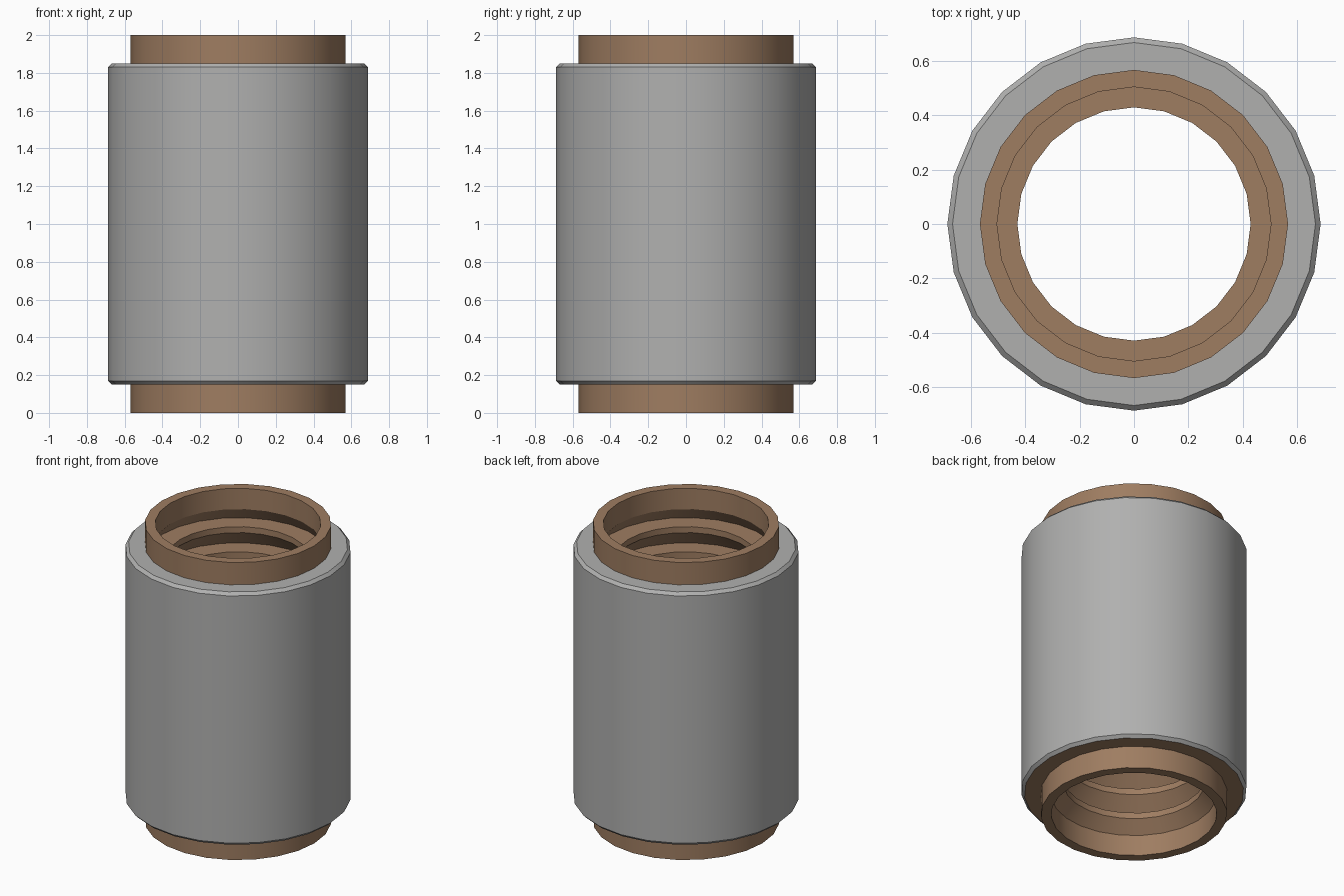
import bpy, bmesh, math

SIDES = 24

if "Cube" in bpy.data.objects:
    bpy.data.objects.remove(bpy.data.objects["Cube"], do_unlink=True)


def material(name, rgb):
    mat = bpy.data.materials.new(name)
    mat.use_nodes = True
    colour = (*rgb, 1)
    mat.diffuse_color = colour
    mat.node_tree.nodes["Principled BSDF"].inputs["Base Color"].default_value = colour
    return mat


def lathe(name, profile, mats):
    """Revolve a closed (radius, height) loop around z."""
    bm = bmesh.new()
    rings = []
    for i in range(SIDES):
        a = math.tau * i / SIDES
        rings.append([bm.verts.new((r * math.cos(a), r * math.sin(a), z)) for r, z in profile])
    n = len(profile)
    for i in range(SIDES):
        p, q = rings[i], rings[(i + 1) % SIDES]
        for j in range(n):
            k = (j + 1) % n
            bm.faces.new((p[j], q[j], q[k], p[k]))
    bmesh.ops.recalc_face_normals(bm, faces=bm.faces)
    mesh = bpy.data.meshes.new(name)
    bm.to_mesh(mesh)
    bm.free()
    obj = bpy.data.objects.new(name, mesh)
    bpy.context.collection.objects.link(obj)
    for m in mats:
        mesh.materials.append(m)
    bpy.ops.object.select_all(action="DESELECT")
    obj.select_set(True)
    bpy.context.view_layer.objects.active = obj
    bpy.ops.object.shade_smooth_by_angle(angle=math.radians(30))
    return obj


grey = material("steel_grey", (0.435, 0.435, 0.43))
brown = material("bronze_brown", (0.345, 0.205, 0.12))

# Inner sleeve: plain ends, bore ridges with flat tops, short lands and sloped undersides
OUTER, BORE, TIP, ROOT = 0.568, 0.505, 0.43, 0.56
TEETH, PITCH, FIRST, LAND = 10, 0.169, 1.737, 0.04
sleeve = [(OUTER, 0), (OUTER, 2), (BORE, 2), (BORE, 1.86)]
for t in range(TEETH):
    z = FIRST - t * PITCH
    sleeve += [(ROOT, z + LAND), (TIP, z + LAND), (TIP, z)]
sleeve += [(BORE, 0.14), (BORE, 0)]
lathe("inner_sleeve", sleeve, [brown])

# Outer casing: chamfered at both ends, brown underside
R, C, LOW, HIGH = 0.688, 0.019, 0.15, 1.85
casing = lathe("outer_casing", [
    (OUTER - 0.004, LOW), (R - C, LOW), (R, LOW + C),
    (R, HIGH - C), (R - C, HIGH), (OUTER - 0.004, HIGH)], [grey, brown])
for face in casing.data.polygons:
    if face.normal.z < -0.9:
        face.material_index = 1
